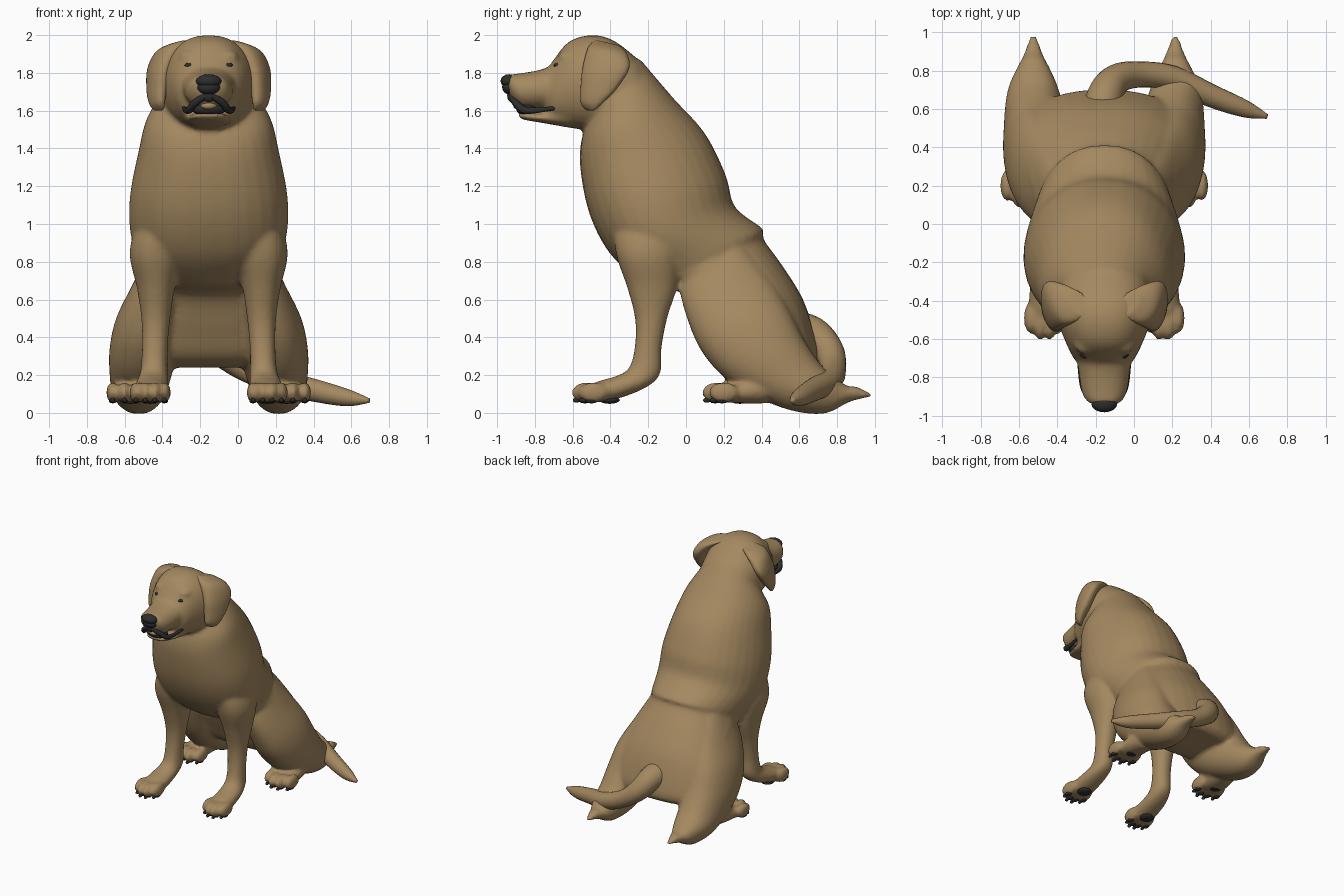
import bpy, bmesh, math
from mathutils import Vector, Matrix

if "Cube" in bpy.data.objects:
    bpy.data.objects.remove(bpy.data.objects["Cube"], do_unlink=True)

MID = -0.155  # symmetry plane of the dog


def material(name, rgb):
    m = bpy.data.materials.new(name)
    m.use_nodes = True
    m.diffuse_color = (*rgb, 1)
    bsdf = m.node_tree.nodes["Principled BSDF"]
    bsdf.inputs["Base Color"].default_value = (*rgb, 1)
    bsdf.inputs["Roughness"].default_value = 0.8
    return m


FUR = material("tan fur", (0.375, 0.25, 0.118))
DARK = material("dark skin", (0.025, 0.027, 0.025))


def spline(rows, steps=5):
    """Smooth in-between rows of numbers (Catmull-Rom)."""
    rows = [Vector(r) for r in rows]
    out = []
    for i in range(len(rows) - 1):
        a, b, c, d = rows[max(i - 1, 0)], rows[i], rows[i + 1], rows[min(i + 2, len(rows) - 1)]
        for k in range(steps):
            t = k / steps
            out.append(b + (c - a) * (t / 2) + (a * 2 - b * 5 + c * 4 - d) * (t * t / 2)
                       + (b * 3 - a - c * 3 + d) * (t ** 3 / 2))
    return out + [rows[-1]]


def skin(bm, rings):
    """Bridge rings of points and cap both ends."""
    rings = [[bm.verts.new(p) for p in r] for r in rings]
    faces = [bm.faces.new(rings[0]), bm.faces.new(rings[-1])]
    for a, b in zip(rings, rings[1:]):
        for i in range(len(a)):
            j = (i + 1) % len(a)
            faces.append(bm.faces.new((a[i], a[j], b[j], b[i])))
    bmesh.ops.recalc_face_normals(bm, faces=faces)


def loft(bm, rows, side=1, flare=0, taper=0, n=32):
    """Rows: x offset, one edge (y, z), opposite edge (y, z), half width."""
    rings = []
    for x, ya, za, yb, zb, w in spline(rows):
        c = Vector((MID + side * x, (ya + yb) / 2, (za + zb) / 2))
        u = Vector((-side * flare, (ya - yb) / 2, (za - zb) / 2))
        ring = []
        for i in range(n):
            s, t = math.cos(math.tau * i / n), math.sin(math.tau * i / n)
            wide = math.copysign(abs(t) ** 0.85, t) * w * (1 + taper * s)
            ring.append(c + u * s + Vector((wide, 0, 0)))
        rings.append(ring)
    skin(bm, rings)


def tube(bm, rows, n=20):
    """Rows: x, y, z, radius."""
    pts = spline(rows)
    rings = []
    for i, p in enumerate(pts):
        d = (pts[min(i + 1, len(pts) - 1)] - pts[max(i - 1, 0)]).to_3d().normalized()
        u = d.cross(Vector((0.3, 0.3, 1))).normalized()
        v = d.cross(u)
        rings.append([p.to_3d() + (u * math.cos(math.tau * k / n) + v * math.sin(math.tau * k / n)) * p[3]
                      for k in range(n)])
    skin(bm, rings)


def blob(bm, side, x, y, z, rx, ry, rz, n=16):
    m = Matrix.Translation((MID + side * x, y, z)) @ Matrix.Diagonal((rx, ry, rz, 1))
    bmesh.ops.create_uvsphere(bm, u_segments=n, v_segments=n // 2, radius=1, matrix=m)


def finish(bm, name, mat, voxel=0, smooth=5):
    me = bpy.data.meshes.new(name)
    bm.to_mesh(me)
    bm.free()
    me.shade_smooth()
    me.materials.append(mat)
    ob = bpy.data.objects.new(name, me)
    bpy.context.collection.objects.link(ob)
    if voxel:
        r = ob.modifiers.new("blend", "REMESH")
        r.mode, r.voxel_size, r.use_smooth_shade = "VOXEL", voxel, True
        s = ob.modifiers.new("soften", "SMOOTH")
        s.factor, s.iterations = 0.5, smooth


# Torso, from nape over the waist fold to the rump
body = bmesh.new()
loft(body, [
    (0, -.50, 1.56, -.24, 1.87, .225),
    (0, -.55, 1.46, -.07, 1.67, .325),
    (0, -.56, 1.30, .10, 1.48, .37),
    (0, -.51, 1.05, .21, 1.26, .415),
    (0, -.40, .84, .26, 1.09, .41),
    (0, -.24, .70, .405, .975, .36),
    (0, -.15, .665, .41, .92, .35),
    (0, .00, .62, .51, .78, .395),
    (0, .10, .44, .62, .60, .465),
    (0, .17, .31, .685, .40, .51),
    (0, .25, .255, .70, .29, .48),
    (0, .36, .24, .66, .24, .38)], taper=.12)

# Head, muzzle and lower jaw
loft(body, [
    (0, -.24, 1.86, -.35, 1.46, .23),
    (0, -.38, 1.97, -.45, 1.48, .25),
    (0, -.50, 2.00, -.55, 1.50, .235),
    (0, -.62, 1.965, -.62, 1.51, .20),
    (0, -.70, 1.87, -.70, 1.53, .16),
    (0, -.74, 1.81, -.74, 1.56, .12)])
loft(body, [
    (0, -.62, 1.87, -.62, 1.61, .16),
    (0, -.76, 1.82, -.76, 1.61, .135),
    (0, -.86, 1.80, -.87, 1.615, .12),
    (0, -.93, 1.79, -.91, 1.65, .095),
    (0, -.95, 1.76, -.93, 1.67, .05)])
loft(body, [
    (0, -.62, 1.61, -.62, 1.51, .13),
    (0, -.76, 1.59, -.76, 1.535, .115),
    (0, -.85, 1.59, -.85, 1.55, .09),
    (0, -.89, 1.585, -.88, 1.56, .05)])

# Legs and paws, one pass for each side
claws, pads, eyes = bmesh.new(), bmesh.new(), bmesh.new()
for side in (1, -1):
    loft(body, [
        (.18, -.34, 1.20, .00, 1.24, .10),
        (.25, -.38, 1.00, .00, 1.02, .13),
        (.28, -.37, .84, -.03, .84, .138),
        (.28, -.31, .66, -.05, .66, .10),
        (.28, -.27, .50, -.10, .50, .077),
        (.285, -.27, .36, -.13, .34, .068),
        (.29, -.30, .24, -.14, .20, .072),
        (.30, -.37, .195, -.24, .12, .085),
        (.305, -.47, .165, -.42, .06, .09),
        (.31, -.53, .12, -.52, .06, .07)], side)
    loft(body, [
        (.20, .02, .85, .28, .92, .10),
        (.26, -.03, .66, .45, .71, .14),
        (.32, .02, .46, .55, .54, .17),
        (.345, .10, .30, .63, .38, .18),
        (.36, .24, .16, .72, .25, .165),
        (.37, .50, .03, .80, .18, .14),
        (.37, .72, -.005, .86, .14, .09),
        (.37, .87, .06, .90, .14, .05),
        (.37, .985, .085, .985, .10, .016)], side)
    loft(body, [
        (.40, .45, .20, .42, .05, .09),
        (.41, .30, .17, .30, .05, .10),
        (.415, .17, .13, .17, .06, .085)], side)
    for px, py, spread in ((.31, -.525, .05), (.415, .165, .062)):
        blob(pads, side, px, py + .12, .068, .055, .055, .02)
        for k in (-1.5, -.5, .5, 1.5):
            back = .035 if abs(k) > 1 else 0
            x = px + k * spread
            blob(body, side, x, py + back, .108, .035, .083, .056)
            blob(claws, side, x, py + back - .055, .067, .013, .02, .013, 10)
            blob(pads, side, x, py + back - .01, .064, .022, .034, .014, 10)
    blob(body, side, .10, -.62, 1.885, .06, .06, .035)
    blob(eyes, side, .10, -.672, 1.84, .03, .03, .016)
finish(body, "body", FUR, 0.015)
finish(claws, "claws", DARK)
finish(pads, "paw_pads", DARK)
finish(eyes, "eyes", DARK)

# Hanging ears, flaring backwards
for side, name in ((1, "left_ear"), (-1, "right_ear")):
    ear = bmesh.new()
    loft(ear, [
        (.12, -.48, 1.975, -.35, 1.945, .06),
        (.205, -.52, 1.935, -.31, 1.90, .07),
        (.262, -.55, 1.82, -.30, 1.82, .058),
        (.275, -.56, 1.71, -.37, 1.71, .048),
        (.275, -.56, 1.64, -.44, 1.64, .034),
        (.265, -.53, 1.60, -.48, 1.60, .018)], side, flare=.025)
    finish(ear, name, FUR, 0.01, 4)

# Tail sweeping to the left along the ground
tail = bmesh.new()
tube(tail, [
    (-.17, .54, .44, .11), (-.15, .67, .415, .095), (-.09, .755, .33, .08), (.03, .78, .24, .068),
    (.20, .76, .17, .066), (.40, .67, .12, .06), (.58, .60, .08, .045), (.695, .56, .065, .012)])
finish(tail, "tail", FUR)

# Nose with the groove below it
nose = bmesh.new()
blob(nose, 1, 0, -.937, 1.757, .068, .045, .036)
blob(nose, 1, 0, -.932, 1.725, .062, .042, .04)
blob(nose, 1, 0, -.925, 1.68, .032, .022, .035)
finish(nose, "nose", DARK)

# Lips, open mouth and tongue
lips = bmesh.new()
half = [(.135, -.65, 1.622, .01), (.125, -.76, 1.605, .013), (.105, -.855, 1.603, .019),
        (.068, -.905, 1.645, .019)]
tube(lips, [(MID - x, y, z, r) for x, y, z, r in half] + [(MID, -.925, 1.68, .018)]
     + [(MID + x, y, z, r) for x, y, z, r in reversed(half)], 12)
blob(lips, 1, 0, -.84, 1.61, .095, .06, .038)
finish(lips, "lips", DARK)
tongue = bmesh.new()
blob(tongue, 1, 0, -.86, 1.625, .05, .055, .026)
finish(tongue, "tongue", FUR)
